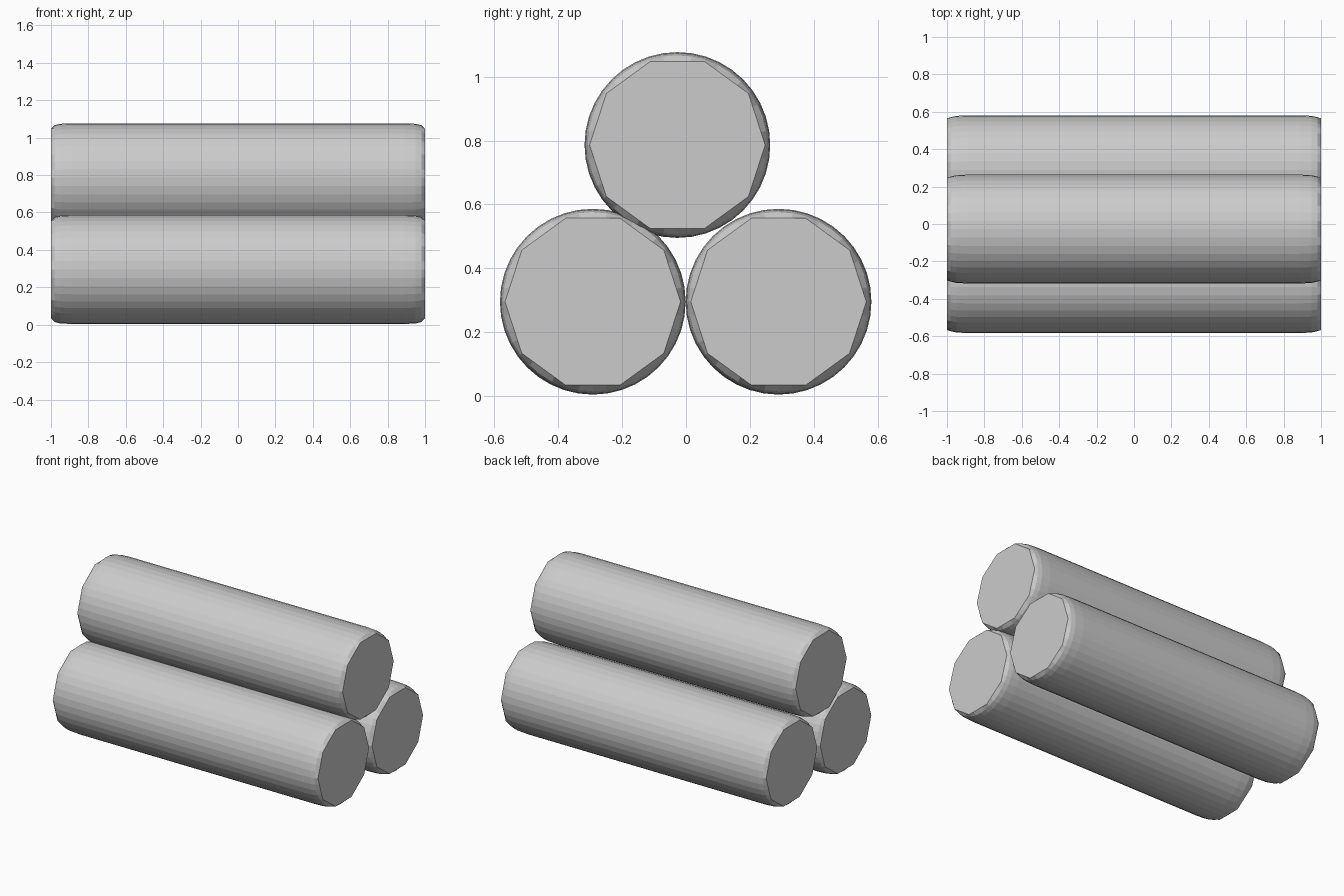
import bpy, bmesh, math

if "Cube" in bpy.data.objects:
    bpy.data.objects.remove(bpy.data.objects["Cube"])

# One plain grey for the whole model
grey = bpy.data.materials.new("plain_grey")
grey.diffuse_color = (0.6, 0.6, 0.6, 1.0)
grey.use_nodes = True
grey.node_tree.nodes["Principled BSDF"].inputs["Base Color"].default_value = grey.diffuse_color

SEG = 40        # sides of the round body
CAP_SIDES = 10  # flat end caps are ten-sided
R = 0.291


def ring(bm, x, radius_at):
    verts = []
    for i in range(SEG):
        a = 2 * math.pi * i / SEG
        r = radius_at(a)
        verts.append(bm.verts.new((x, r * math.cos(a), r * math.sin(a))))
    return verts


def round_ring(r):
    return lambda a: r


def polygon_ring(r):
    step = 2 * math.pi / CAP_SIDES
    return lambda a: r * math.cos(step / 2) / math.cos(a % step - step / 2)


def make_log(name, y, z):
    # Softened ends: round body easing down to a ten-sided cap
    half = [(0.89, round_ring(R)), (0.95, round_ring(R - 0.003)),
            (0.98, round_ring(R - 0.010)), (1.0, polygon_ring(0.275))]
    profile = [(-x, f) for x, f in reversed(half)] + half
    bm = bmesh.new()
    rings = [ring(bm, x, f) for x, f in profile]
    for a, b in zip(rings, rings[1:]):
        for i in range(SEG):
            j = (i + 1) % SEG
            bm.faces.new((a[i], a[j], b[j], b[i]))
    bm.faces.new(rings[0])
    bm.faces.new(rings[-1])
    bmesh.ops.recalc_face_normals(bm, faces=bm.faces)
    mesh = bpy.data.meshes.new(name)
    bm.to_mesh(mesh)
    bm.free()
    mesh.materials.append(grey)
    obj = bpy.data.objects.new(name, mesh)
    obj.location = (0, y, z)
    bpy.context.collection.objects.link(obj)


# Two logs on the ground, one resting between them
make_log("front_log", -0.292, 0.295)
make_log("back_log", 0.290, 0.295)
make_log("top_log", -0.027, 0.786)
